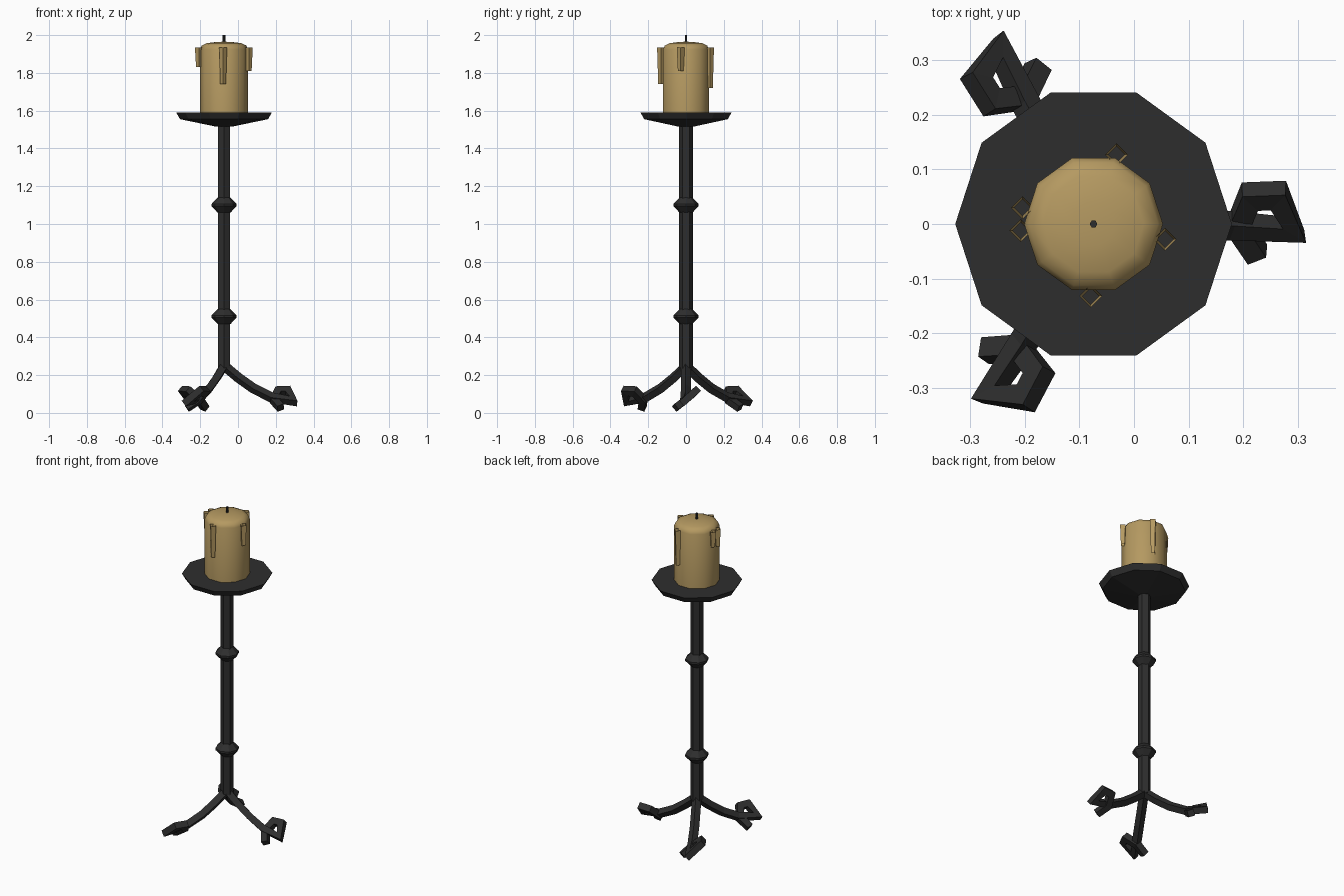
import bpy, bmesh, math
from mathutils import Vector, Matrix

if "Cube" in bpy.data.objects:
    bpy.data.objects.remove(bpy.data.objects["Cube"])

CX = -0.074  # stand axis


def material(name, col):
    m = bpy.data.materials.new(name)
    m.diffuse_color = (*col, 1)
    m.use_nodes = True
    m.node_tree.nodes["Principled BSDF"].inputs["Base Color"].default_value = m.diffuse_color
    return m


IRON = material("black iron", (0.027, 0.027, 0.027))
WAX = material("tan wax", (0.46, 0.32, 0.12))


def finish(name, bm, mat, smooth=False, fix=True):
    if fix:
        bmesh.ops.recalc_face_normals(bm, faces=bm.faces)
    me = bpy.data.meshes.new(name)
    bm.to_mesh(me)
    bm.free()
    me.materials.append(mat)
    ob = bpy.data.objects.new(name, me)
    bpy.context.collection.objects.link(ob)
    if smooth:
        bpy.ops.object.select_all(action='DESELECT')
        ob.select_set(True)
        bpy.context.view_layer.objects.active = ob
        bpy.ops.object.shade_smooth_by_angle(angle=math.radians(50))
    return ob


def lathe(name, profile, sides, mat, centre=(CX, 0), turn=0.0, caps=True, smooth=False):
    """Rings of (radius, z), listed bottom to top."""
    bm = bmesh.new()
    rings = []
    for r, z in profile:
        rings.append([bm.verts.new((centre[0] + r * math.cos(turn + math.tau * i / sides),
                                    centre[1] + r * math.sin(turn + math.tau * i / sides), z))
                      for i in range(sides)])
    for a, b in zip(rings, rings[1:]):
        for i in range(sides):
            j = (i + 1) % sides
            bm.faces.new((a[i], a[j], b[j], b[i]))
    if caps:
        bm.faces.new(rings[0][::-1])
        bm.faces.new(rings[-1])
    return finish(name, bm, mat, smooth, fix=caps)


def sweep(name, pts, half, normal, rot, mat):
    """Square bar along a path with mitred corners."""
    bm = bmesh.new()
    pts = [Vector(p) for p in pts]
    rings = []
    for k, p in enumerate(pts):
        d0 = (p - pts[k - 1]).normalized() if k else None
        d1 = (pts[k + 1] - p).normalized() if k < len(pts) - 1 else None
        d0, d1 = d0 or d1, d1 or d0
        t = (d0 + d1).normalized()
        side = t.cross(normal).normalized()
        up = side.cross(t).normalized()
        mitre = min(1.45, 1 / max(0.3, t.dot(d1)))
        rings.append([bm.verts.new(rot @ (p + side * half * mitre * a + up * half * b))
                      for a, b in ((1, 1), (-1, 1), (-1, -1), (1, -1))])
    for a, b in zip(rings, rings[1:]):
        for i in range(4):
            j = (i + 1) % 4
            bm.faces.new((a[i], a[j], b[j], b[i]))
    bm.faces.new(rings[0][::-1])
    bm.faces.new(rings[-1])
    return finish(name, bm, mat)


# Hexagonal pole with two collars
lathe("pole", [(0.036, 0.235), (0.036, 1.53)], 6, IRON, turn=math.pi / 2)
for label, z in (("lower", 0.51), ("upper", 1.10)):
    lathe(label + "_collar", [(0.034, z - 0.04), (0.066, z - 0.006),
                              (0.066, z + 0.006), (0.034, z + 0.04)], 8, IRON)

# Drip dish
lathe("dish", [(0.04, 1.515), (0.233, 1.555), (0.253, 1.59)], 10, IRON)

# Candle with domed top, and wick
lathe("candle", [(0.127, 1.585), (0.127, 1.925), (0.118, 1.945), (0.092, 1.957),
                 (0.04, 1.964), (0.008, 1.965)], 10, WAX, smooth=True)
lathe("wick", [(0.007, 1.95), (0.007, 2.0)], 6, IRON)

# Wax drips: open tapered square tubes
drips = [(-0.032, 0.127, 1.72), (-0.204, 0.030, 1.84), (-0.207, -0.012, 1.83),
         (0.057, -0.028, 1.81), (-0.079, -0.132, 1.74)]
for n, (x, y, z) in enumerate(drips):
    lathe(f"wax_drip_{n + 1}", [(0.015, z), (0.021, 1.935)], 4, WAX, centre=(x, y), caps=False)

# Three legs, each ending in a tilted scroll
leg = [(0, 0, 0.25), (0.075, 0, 0.187), (0.155, 0, 0.13), (0.25, -0.003, 0.082),
       (0.366, -0.010, 0.062), (0.338, 0.052, 0.116), (0.286, 0.050, 0.114),
       (0.264, -0.004, 0.067), (0.300, -0.056, 0.027)]
for n in range(3):
    rot = Matrix.Translation((CX, 0, 0)) @ Matrix.Rotation(math.tau * n / 3, 4, 'Z')
    sweep(f"leg_{n + 1}", leg, 0.019, Vector((0, -1, 1)).normalized(), rot, IRON)
